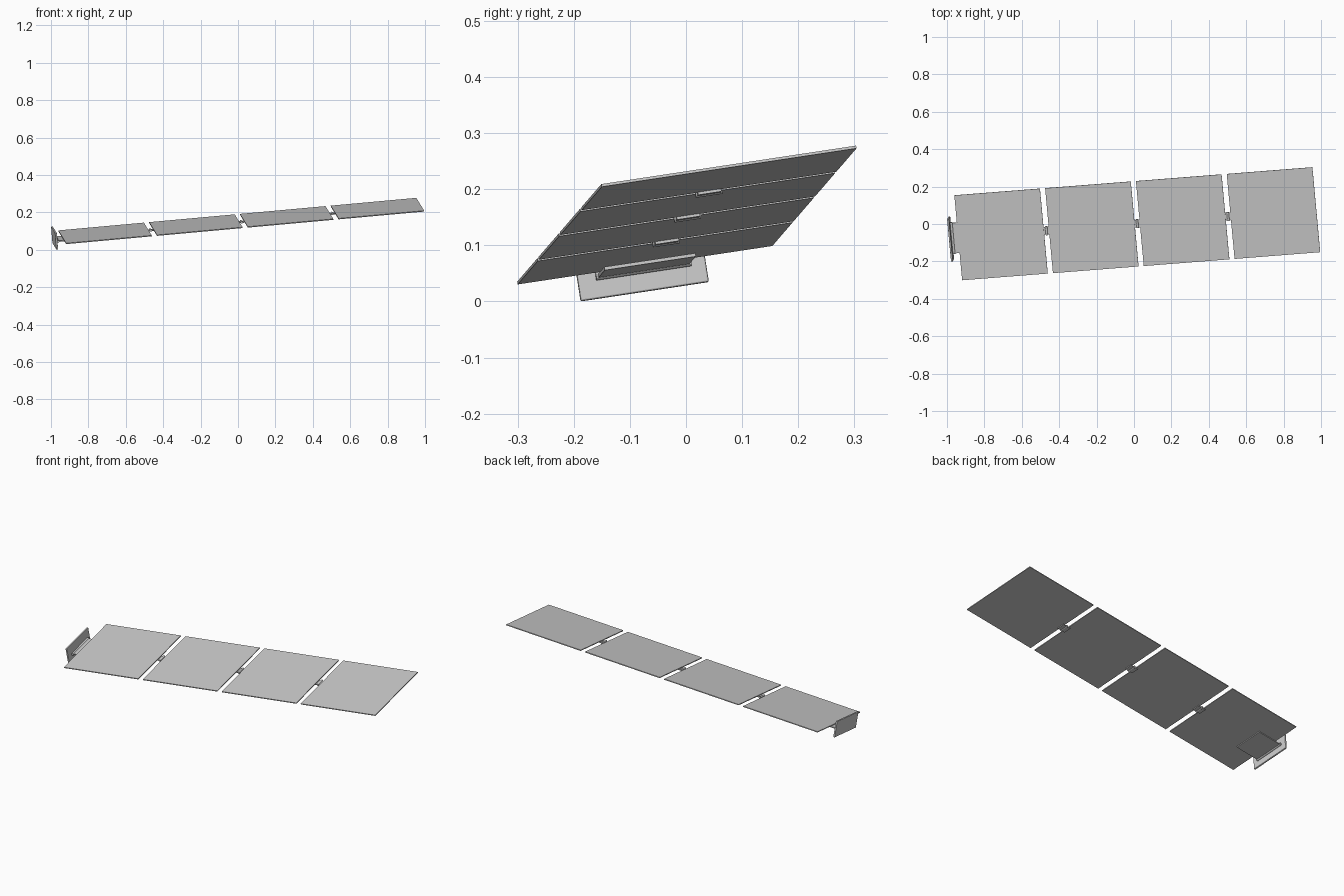
import bpy, bmesh, math
from mathutils import Vector, Matrix

if "Cube" in bpy.data.objects:
    bpy.data.objects.remove(bpy.data.objects["Cube"])

# Tilted local frame: u along the array, v across it, w normal to the panels
U = Vector((0.9927, 0.0778, 0.0902)).normalized()
V = Vector((-0.0866, 0.985, 0.149))
V = (V - U * V.dot(U)).normalized()
W = U.cross(V)
FRAME = Matrix((U, V, W)).transposed().to_4x4()
FRAME.translation = Vector((0.0175, 0.0015, 0.154))


def finish(name, bm, bevel=0.0):
    bmesh.ops.recalc_face_normals(bm, faces=bm.faces)
    me = bpy.data.meshes.new(name)
    bm.to_mesh(me)
    bm.free()
    ob = bpy.data.objects.new(name, me)
    bpy.context.collection.objects.link(ob)
    ob.matrix_world = FRAME
    if bevel:
        m = ob.modifiers.new("bevel", "BEVEL")
        m.width = bevel
        m.segments = 2
    return ob


def box(name, centre, size, bevel=0.0):
    bm = bmesh.new()
    bmesh.ops.create_cube(bm, size=1.0, matrix=Matrix.LocRotScale(
        Vector(centre), None, Vector(size)))
    return finish(name, bm, bevel)


def barrel(name, centre, radius, length):
    bm = bmesh.new()
    bmesh.ops.create_cone(bm, cap_ends=True, segments=12, radius1=radius,
                          radius2=radius, depth=length,
                          matrix=Matrix.Translation(centre) @ Matrix.Rotation(math.pi / 2, 4, 'X'))
    return finish(name, bm)


SIDE, GAP, THICK = 0.461, 0.028, 0.005
PITCH = SIDE + GAP

# Four square panels
for i in range(4):
    box(f"panel_{i + 1}", ((i - 1.5) * PITCH, 0, 0), (SIDE, SIDE, THICK))

# Hinges bridging the gaps: leaf under the panels with a small barrel
for i in range(3):
    u = (i - 1) * PITCH
    box(f"hinge_leaf_{i + 1}", (u, 0, -0.005), (0.05, 0.042, 0.005))
    barrel(f"hinge_barrel_{i + 1}", (u, 0, -0.004), 0.006, 0.048)

# Mounting plate standing across the inner end
box("mounting_plate", (-1.0055, -0.004, 0), (0.010, 0.232, 0.092), 0.003)

# Bracket from the mounting plate to under the first panel
box("bracket_plate", (-0.922, -0.001, -0.007), (0.157, 0.165, 0.006))
barrel("bracket_barrel", (-0.995, -0.001, -0.007), 0.007, 0.172)
